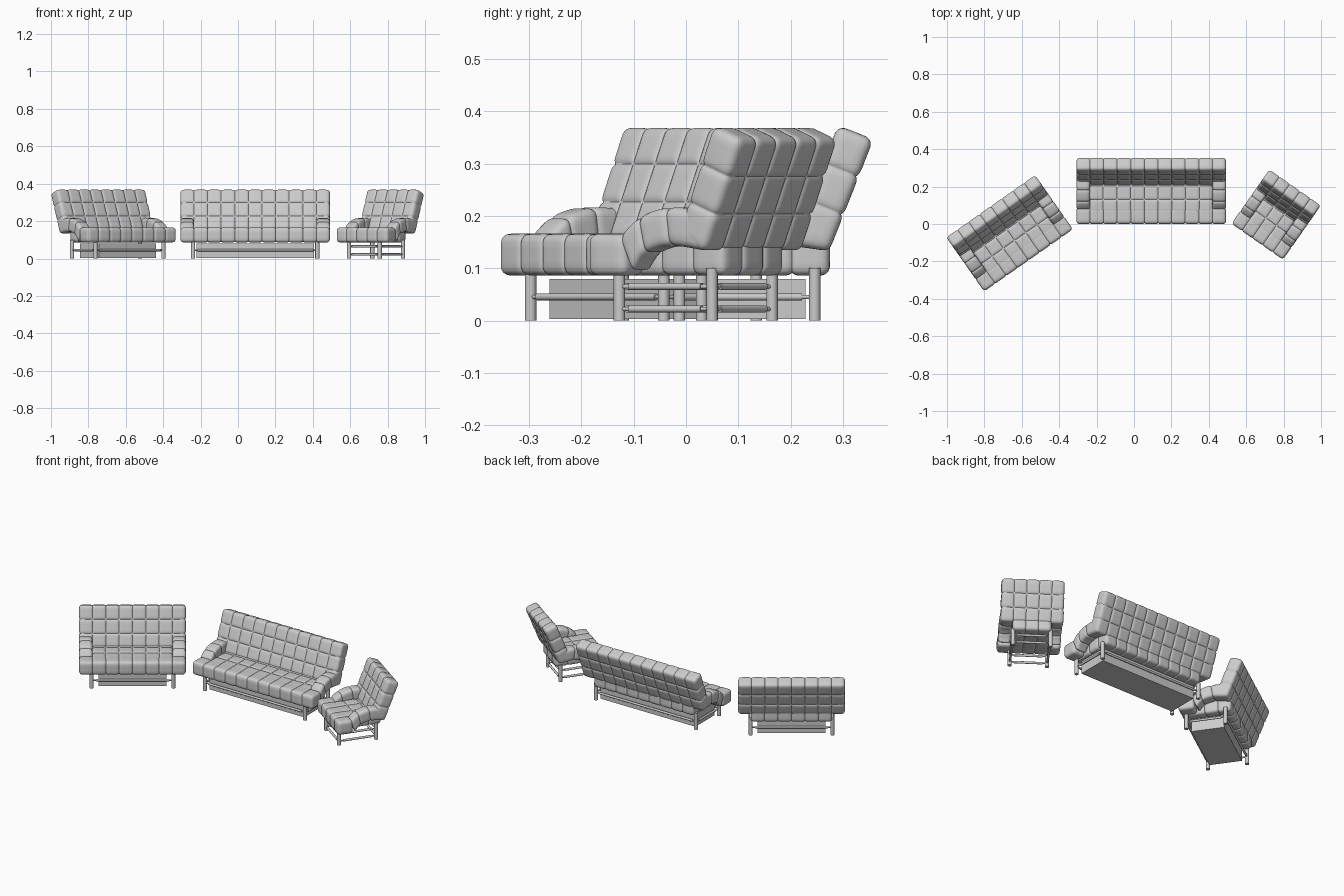
import bpy, bmesh, math
from mathutils import Matrix, Vector

if "Cube" in bpy.data.objects:
    bpy.data.objects.remove(bpy.data.objects["Cube"])

FRACS = (0, .04, .1, .2, .35, .65, .8, .9, .96)


def finish(name, bm, place, angle=50):
    bmesh.ops.recalc_face_normals(bm, faces=bm.faces)
    for f in bm.faces:
        f.smooth = True
    me = bpy.data.meshes.new(name)
    bm.to_mesh(me)
    bm.free()
    me.set_sharp_from_angle(angle=math.radians(angle))
    ob = bpy.data.objects.new(name, me)
    ob.matrix_world = place
    bpy.context.collection.objects.link(ob)
    return ob


def seam(t, n):
    """Groove strength at cell coordinate t, none at the outer ends."""
    k = round(t)
    return 0 if k <= 0 or k >= n else max(0, 1 - abs(t - k) / .16) ** 2


def pad(name, place, size, cells, r=.018, groove=.005, warp=None):
    """Rounded cushion centred on its origin, with stitched seams around it."""
    bm = bmesh.new()
    half = [s / 2 for s in size]
    axes = [[(c + f) / n for c in range(n) for f in FRACS] + [1] for n in cells]

    def point(u):
        p = Vector([(u[i] - .5) * size[i] for i in range(3)])
        c = Vector([max(-half[i] + r, min(half[i] - r, p[i])) for i in range(3)])
        n = (p - c).normalized()
        g = max(seam(u[i] * cells[i], cells[i]) for i in range(3))
        q = c + n * (r - groove * g)
        return warp(q) if warp else q

    for a in range(3):
        b, c = (a + 1) % 3, (a + 2) % 3
        for end in (0, 1):
            rows = []
            for ub in axes[b]:
                row = []
                for uc in axes[c]:
                    u = [0, 0, 0]
                    u[a], u[b], u[c] = end, ub, uc
                    row.append(bm.verts.new(point(u)))
                rows.append(row)
            for r0, r1 in zip(rows, rows[1:]):
                for j in range(len(r0) - 1):
                    bm.faces.new((r0[j], r1[j], r1[j + 1], r0[j + 1]))
    bmesh.ops.remove_doubles(bm, verts=bm.verts, dist=1e-5)
    return finish(name, bm, place, 70)


def rod(bm, a, b, radius):
    a, b = Vector(a), Vector(b)
    m = Matrix.Translation((a + b) / 2) @ (b - a).to_track_quat('Z', 'Y').to_matrix().to_4x4()
    bmesh.ops.create_cone(bm, cap_ends=True, segments=20, radius1=radius,
                          radius2=radius, depth=(b - a).length, matrix=m)


def bezier(p, t):
    return [(1 - t) ** 2 * p[0][i] + 2 * t * (1 - t) * p[1][i] + t * t * p[2][i] for i in (0, 1)]


ARM_TOP = ((.072, .158), (.13, .236), (.262, .21))
ARM_LOW = ((.105, .088), (.13, .167), (.275, .13))
FRONT, REAR = -.15, .066          # leg rows
LEAN = math.radians(21.6)


def sofa(name, x, y, turn, cols, width, leg_x, box_x):
    place = Matrix.Translation((x, y, 0)) @ Matrix.Rotation(math.radians(turn), 4, 'Z')
    cell = width / cols
    at = lambda px, py, pz: place @ Matrix.Translation((px, py - .18, pz))

    # seat: full-width front roll and narrower rear part between the arms
    pad(name + "_seat_front", at(0, .045, .126), (width, .09, .08), (cols, 1, 1))
    pad(name + "_seat_rear", at(0, .166, .126),
        (width - 2 * cell + .006, .218, .08), (cols - 2, 3, 1))

    # leaning backrest
    fx, fz = .2475, .2645
    centre = at(0, fx + .0365 * math.cos(LEAN), fz - .0365 * math.sin(LEAN))
    pad(name + "_backrest", centre @ Matrix.Rotation(-LEAN, 4, 'X'),
        (width, .073, .234), (cols, 1, 3))

    # arched arms
    def bend(q):
        t, s = q.y / .2 + .5, q.z / .075 + .5
        lo, hi = bezier(ARM_LOW, t), bezier(ARM_TOP, t)
        return Vector((q.x, lo[0] + (hi[0] - lo[0]) * s, lo[1] + (hi[1] - lo[1]) * s))

    for side, word in ((-1, "left"), (1, "right")):
        pad(f"{name}_{word}_arm", at(side * (width - cell) / 2, 0, 0),
            (cell, .2, .075), (1, 3, 1), warp=bend)

    # legs
    bm = bmesh.new()
    corners = [(-leg_x, FRONT), (leg_x, FRONT), (leg_x, REAR), (-leg_x, REAR)]
    for cx, cy in corners:
        rod(bm, (cx, cy, 0), (cx, cy, .1), .011)
    finish(name + "_legs", bm, place)

    # rails: thin pin with a thicker sleeve
    bm = bmesh.new()
    for i in range(4):
        for z in ((.045,) if box_x else (.022, .065)):
            a, b = Vector((*corners[i], z)), Vector((*corners[(i + 1) % 4], z))
            d = (b - a).normalized()
            rod(bm, a, b, .004)
            rod(bm, a + d * .024, b - d * .024, .0065)
    finish(name + "_rails", bm, place)

    # storage box below the seat
    if box_x:
        bm = bmesh.new()
        bmesh.ops.create_cube(bm, size=1, matrix=Matrix.Translation((0, -.042, .041))
                              @ Matrix.Diagonal((2 * box_x, .18, .076, 1)))
        finish(name + "_storage_box", bm, place)


sofa("long_sofa", .092, .18, 0, 11, .80, .332, .314)
sofa("loveseat", -.667, -.047, 35, 8, .58, .222, .185)
sofa("armchair", .762, .053, -35, 5, .336, .1, 0)
